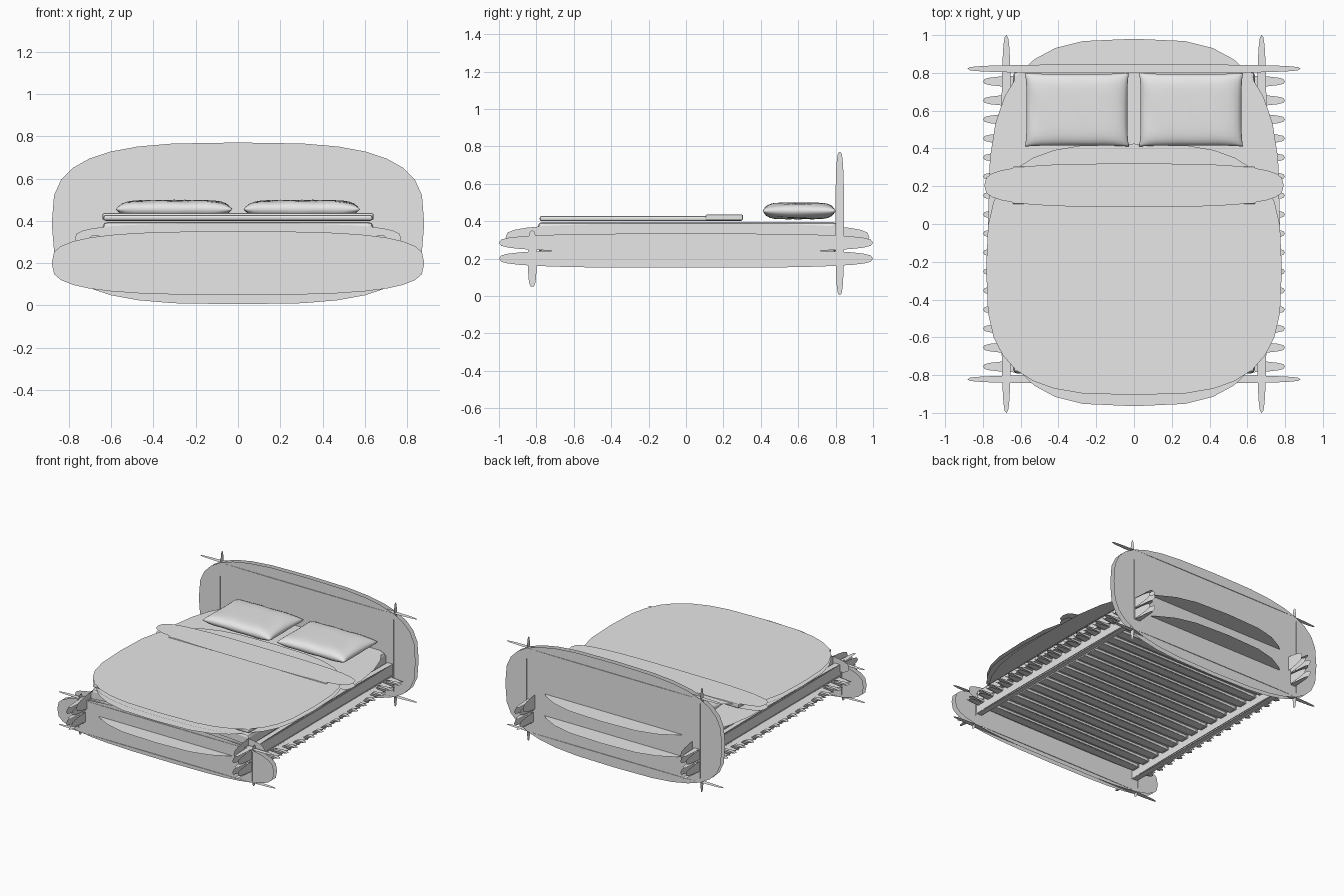
import bpy, bmesh, math
from mathutils import Vector

default = bpy.data.objects.get("Cube")
if default:
    bpy.data.objects.remove(default, do_unlink=True)

# One plain grey for everything
grey = bpy.data.materials.new("light_grey")
grey.use_nodes = True
grey.diffuse_color = (0.8, 0.8, 0.8, 1)
grey.node_tree.nodes["Principled BSDF"].inputs["Base Color"].default_value = (0.8, 0.8, 0.8, 1)

SWELL = 1.25      # how far each rounded panel overshoots its box face
POWER = 3.1       # roundness that keeps the outline passing through the corners
STEPS = 32


def finish(name, bm):
    mesh = bpy.data.meshes.new(name)
    bm.to_mesh(mesh)
    bm.free()
    mesh.materials.append(grey)
    obj = bpy.data.objects.new(name, mesh)
    bpy.context.scene.collection.objects.link(obj)
    return obj


def rounded(t):
    """Signed power used for the superellipse outline."""
    return math.copysign(abs(t) ** (2 / POWER), t)


def add_panel(bm, centre, half, inset, axis, side):
    """Flat rounded panel on one face of a box, overshooting its edges."""
    u, v = (axis + 1) % 3, (axis + 2) % 3
    ring = []
    for i in range(STEPS):
        a = side * math.tau * i / STEPS
        p = Vector(centre)
        p[axis] += side * half[axis]
        p[u] += rounded(math.cos(a)) * (half[u] - inset) * SWELL
        p[v] += rounded(math.sin(a)) * (half[v] - inset) * SWELL
        ring.append(bm.verts.new(p))
    bm.faces.new(ring)


def panel_box(name, centre, half, inset=0, axes=(0, 1, 2)):
    """Box made of rounded crossing panels; an inset adds a bevelled core."""
    bm = bmesh.new()
    if inset:
        bmesh.ops.create_cube(bm, size=2)
        for v in bm.verts:
            v.co = Vector(centre) + Vector(v.co[i] * half[i] for i in range(3))
        bmesh.ops.bevel(bm, geom=bm.edges[:], offset=inset, segments=2,
                        profile=0.5, affect='EDGES')
    for axis in axes:
        for side in (-1, 1):
            add_panel(bm, centre, half, inset, axis, side)
    return finish(name, bm)


def pillow(name, cx):
    """Two puffed grids welded at the seam, with pulled-in edges."""
    bm = bmesh.new()
    n = 16
    for side in (-1, 1):
        rows = []
        for j in range(n + 1):
            row = []
            for i in range(n + 1):
                u = math.sin((i / n - 0.5) * math.pi)
                v = math.sin((j / n - 0.5) * math.pi)
                puff = max(0, (1 - u ** 6) * (1 - v ** 6)) ** 0.5
                x = cx + 0.275 * u * (0.97 + 0.03 * v ** 4)
                y = 0.605 + 0.195 * v * (0.97 + 0.03 * u ** 4)
                ripple = 0.003 * math.sin(9 * u + 4 * v)
                z = 0.455 + side * puff * (0.042 + ripple)
                row.append(bm.verts.new((x, y, z)))
            rows.append(row)
        for j in range(n):
            for i in range(n):
                quad = [rows[j][i], rows[j][i + 1], rows[j + 1][i + 1], rows[j + 1][i]]
                bm.faces.new(quad if side > 0 else quad[::-1])
    bmesh.ops.remove_doubles(bm, verts=bm.verts[:], dist=0.0004)
    for f in bm.faces:
        f.smooth = True
    return finish(name, bm)


# End boards
panel_box("headboard", (0, 0.822, 0.388), (0.705, 0.018, 0.306))
panel_box("footboard", (0, -0.822, 0.2), (0.705, 0.018, 0.12))

# Stacked side rails
for label, x in (("left", 0.676), ("right", -0.676)):
    panel_box(label + "_upper_rail", (x, 0, 0.285), (0.022, 0.8, 0.039))
    panel_box(label + "_lower_rail", (x, 0, 0.2), (0.022, 0.8, 0.039))

# Slats
SLATS = 16
for i in range(SLATS):
    y = -0.755 + 1.51 * i / (SLATS - 1)
    panel_box(f"slat_{i + 1}", (0, y, 0.225), (0.64, 0.03, 0.01))

# Bedding
panel_box("mattress", (0, 0.008, 0.315), (0.64, 0.8, 0.08), 0.022)
panel_box("blanket", (0, -0.24, 0.414), (0.636, 0.542, 0.014), 0.01, axes=(2,))
panel_box("blanket_fold", (0, 0.205, 0.42), (0.642, 0.1, 0.016), 0.008, axes=(2,))
pillow("left_pillow", 0.302)
pillow("right_pillow", -0.302)
